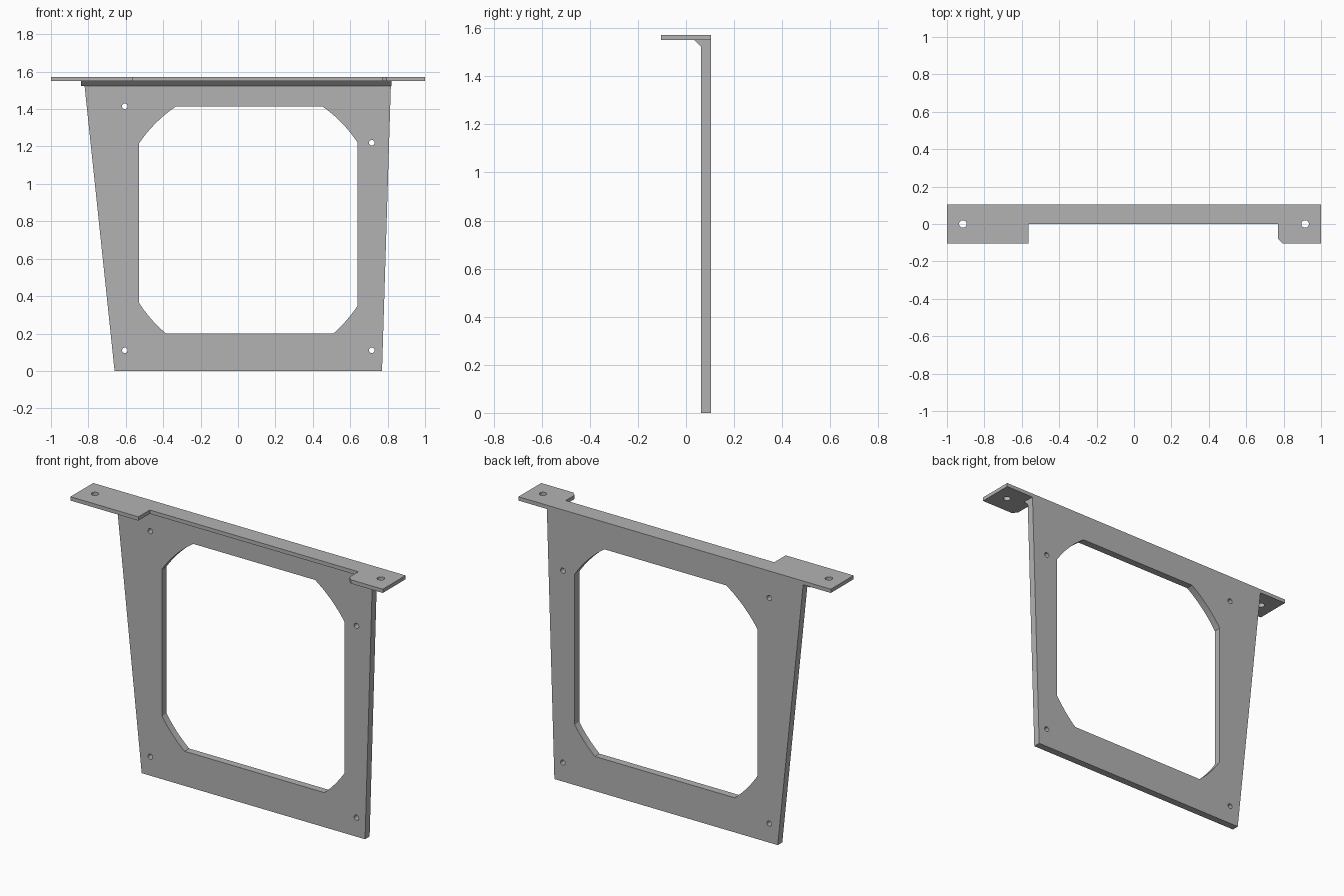
import bpy
import bmesh
import math
from mathutils import Vector

cube = bpy.data.objects.get("Cube")
if cube:
    bpy.data.objects.remove(cube)

grey = bpy.data.materials.new("plain grey")
grey.use_nodes = True
colour = (0.45, 0.45, 0.45, 1)
grey.diffuse_color = colour
grey.node_tree.nodes["Principled BSDF"].inputs["Base Color"].default_value = colour


def prism(name, loops, place, depth):
    """Fill an outline with holes, then extrude it along depth."""
    bm = bmesh.new()
    for loop in loops:
        verts = [bm.verts.new(place(a, b)) for a, b in loop]
        for i, v in enumerate(verts):
            bm.edges.new((verts[i - 1], v))
    bmesh.ops.triangle_fill(bm, edges=bm.edges[:], use_beauty=True)
    new = bmesh.ops.extrude_face_region(bm, geom=bm.faces[:])["geom"]
    moved = [g for g in new if isinstance(g, bmesh.types.BMVert)]
    bmesh.ops.translate(bm, verts=moved, vec=depth)
    bmesh.ops.recalc_face_normals(bm, faces=bm.faces[:])
    mesh = bpy.data.meshes.new(name)
    bm.to_mesh(mesh)
    bm.free()
    mesh.materials.append(grey)
    obj = bpy.data.objects.new(name, mesh)
    bpy.context.collection.objects.link(obj)
    return obj


def circle(x, y, r, n=20):
    return [(x + r * math.cos(math.tau * i / n), y + r * math.sin(math.tau * i / n))
            for i in range(n)]


def arc(start, end, centre, n=10):
    """Arc about a centre, blending the end radii."""
    c = Vector(centre)
    p, q = Vector(start) - c, Vector(end) - c
    a = math.atan2(p.y, p.x)
    turn = (math.atan2(q.y, q.x) - a + math.pi) % math.tau - math.pi
    points = []
    for i in range(n + 1):
        t = i / n
        r = p.length * (1 - t) + q.length * t
        points.append((c.x + r * math.cos(a + turn * t), c.y + r * math.sin(a + turn * t)))
    return points


# Upright plate: tapered outline, round-cornered window and four screw holes
outline = [(-0.66, 0), (0.77, 0), (0.818, 1.55), (-0.823, 1.55)]
corners = [((0.64, 1.22), (0.45, 1.415)), ((-0.33, 1.415), (-0.53, 1.215)),
           ((-0.53, 0.365), (-0.385, 0.2)), ((0.51, 0.2), (0.64, 0.35))]
window = [p for s, e in corners for p in arc(s, e, (0.058, 0.787))]
screws = [circle(x, z, 0.015) for x, z in
          ((-0.605, 1.415), (0.715, 1.22), (-0.605, 0.11), (0.715, 0.11))]
prism("upright_plate", [outline, window] + screws,
      lambda x, z: (x, 0.062, z), (0, 0.042, 0))

# Top flange with a mounting tab at each end
flange = [(-1, -0.104), (-0.565, -0.104), (-0.565, 0), (0.77, 0), (0.77, -0.08),
          (0.795, -0.104), (1, -0.104), (1, 0.104), (-1, 0.104)]
prism("top_flange", [flange] + [circle(x, 0, 0.02) for x in (-0.915, 0.915)],
      lambda x, y: (x, y, 1.55), (0, 0, 0.022))

# Sloped fillet strip under the flange
prism("fillet_strip", [[(0.062, 1.523), (0.062, 1.55), (0.035, 1.55)]],
      lambda y, z: (-0.84, y, z), (1.66, 0, 0))
